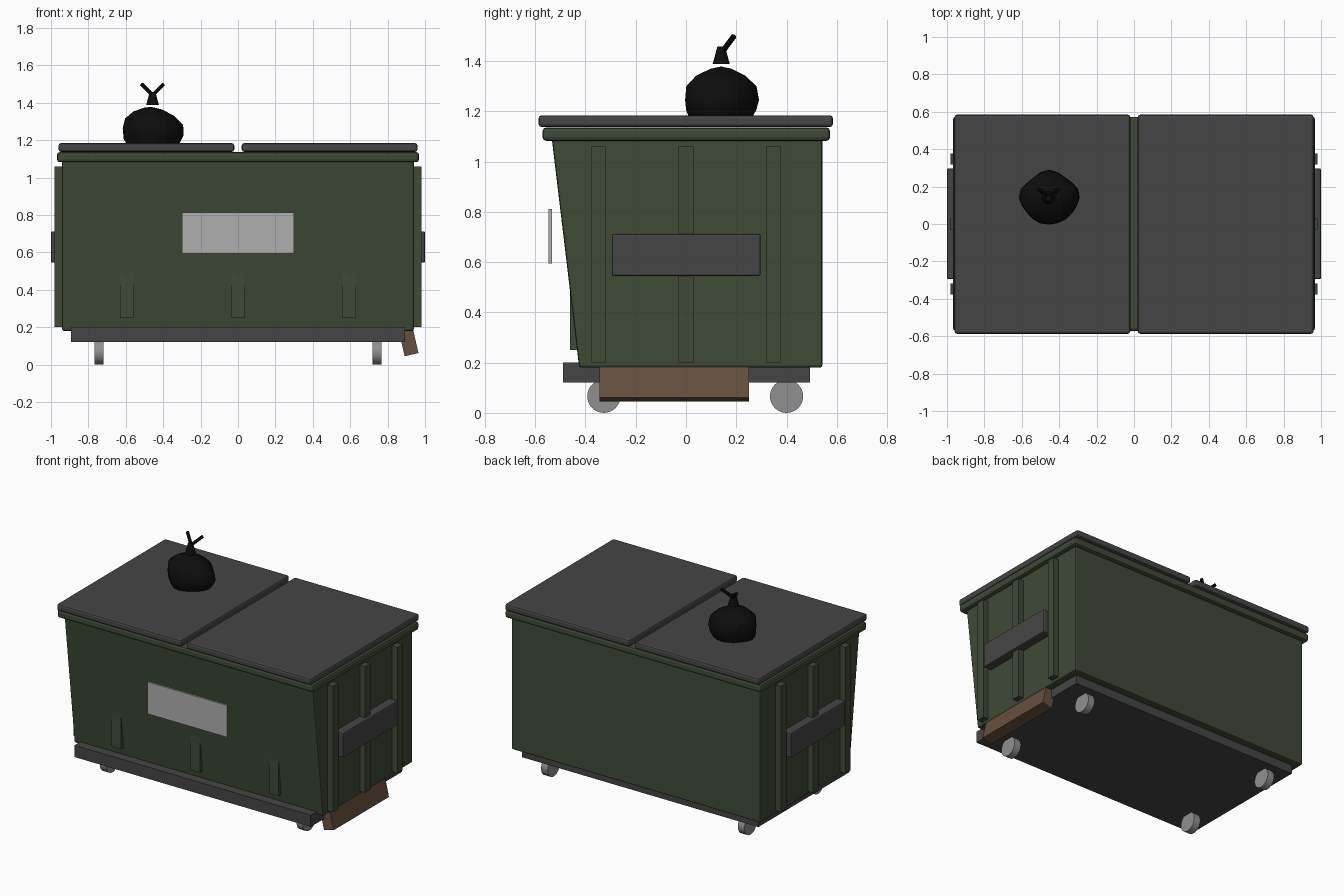
import bpy, bmesh, math
from mathutils import Vector

if "Cube" in bpy.data.objects:
    bpy.data.objects.remove(bpy.data.objects["Cube"], do_unlink=True)


def material(name, rgb):
    m = bpy.data.materials.new(name)
    m.use_nodes = True
    m.diffuse_color = (*rgb, 1)
    bsdf = m.node_tree.nodes["Principled BSDF"]
    bsdf.inputs["Base Color"].default_value = (*rgb, 1)
    bsdf.inputs["Roughness"].default_value = 0.8
    return m


green = material("dark green paint", (0.05, 0.068, 0.037))
grey = material("dark grey plastic", (0.06, 0.06, 0.062))
plate = material("pale grey plate", (0.42, 0.43, 0.42))
steel = material("grey metal", (0.28, 0.28, 0.28))
wood = material("brown wood", (0.13, 0.08, 0.047))
black = material("black bag", (0.004, 0.004, 0.004))


def finish(name, bm, mat, bevel=0, smooth=False):
    bmesh.ops.recalc_face_normals(bm, faces=bm.faces)
    mesh = bpy.data.meshes.new(name)
    bm.to_mesh(mesh)
    bm.free()
    mesh.materials.append(mat)
    ob = bpy.data.objects.new(name, mesh)
    bpy.context.collection.objects.link(ob)
    if bevel:
        mod = ob.modifiers.new("bevel", "BEVEL")
        mod.width = bevel
        mod.segments = 2
    if smooth:
        bpy.ops.object.select_all(action="DESELECT")
        ob.select_set(True)
        bpy.context.view_layer.objects.active = ob
        bpy.ops.object.shade_smooth_by_angle(angle=math.radians(40))
    return ob


def box(name, x, y, z, mat, bevel=0):
    """Box from (min, max) pairs."""
    bm = bmesh.new()
    bmesh.ops.create_cube(bm, size=1)
    for v in bm.verts:
        v.co = [(a + b) / 2 + c * (b - a) for (a, b), c in zip((x, y, z), v.co)]
    return finish(name, bm, mat, bevel)


def rod(name, start, end, r1, r2, mat, sides=16, smooth=True):
    """Cylinder or cone between two points."""
    start, end = Vector(start), Vector(end)
    axis = end - start
    bm = bmesh.new()
    bmesh.ops.create_cone(bm, cap_ends=True, segments=sides, radius1=r1,
                          radius2=r2, depth=axis.length)
    turn = axis.to_track_quat("Z", "Y").to_matrix()
    for v in bm.verts:
        v.co = turn @ v.co + (start + end) / 2
    return finish(name, bm, mat, smooth=smooth)


# Container body: side profile with a sloping front, extruded across x
bm = bmesh.new()
profile = [(-0.425, 0.18), (0.543, 0.18), (0.543, 1.1), (-0.535, 1.1)]
side = bm.faces.new([bm.verts.new((-0.94, y, z)) for y, z in profile])
ext = bmesh.ops.extrude_face_region(bm, geom=[side])["geom"]
bmesh.ops.translate(bm, vec=(1.88, 0, 0),
                    verts=[g for g in ext if isinstance(g, bmesh.types.BMVert)])
finish("body", bm, green, 0.01)

# Rim, lids and base
box("rim", (-0.968, 0.968), (-0.571, 0.573), (1.082, 1.136), green, 0.015)
box("base", (-0.892, 0.892), (-0.49, 0.494), (0.12, 0.2), grey)
for s, side_name in ((-1, "right"), (1, "left")):
    box(side_name + "_lid", sorted((s * 0.02, s * 0.96)), (-0.587, 0.585),
        (1.137, 1.184), grey, 0.013)

    # Side ribs, fork pocket and wheels
    for i, y in enumerate((-0.347, 0, 0.347)):
        box(f"{side_name}_rib_{i + 1}", sorted((s * 0.93, s * 0.98)),
            (y - 0.029, y + 0.029), (0.2, 1.06), green)
    box(side_name + "_fork_pocket", sorted((s * 0.92, s)), (-0.295, 0.297),
        (0.545, 0.712), grey, 0.008)
    for y, end in ((-0.327, "front"), (0.4, "back")):
        rod(f"{side_name}_{end}_wheel", (s * 0.718, y, 0.066),
            (s * 0.768, y, 0.066), 0.066, 0.066, steel, 32)

# Front ribs and plate
for i, x in enumerate((-0.595, 0, 0.595)):
    box(f"front_rib_{i + 1}", (x - 0.035, x + 0.035), (-0.462, -0.4),
        (0.25, 0.5), green)
box("front_plate", (-0.3, 0.3), (-0.547, -0.534), (0.595, 0.812), plate)

# Leaning wooden board
board = box("board", (-0.038, 0.038), (-0.345, 0.25), (0, 0.155), wood)
board.location = (0.928, 0, 0.053)
board.rotation_euler.y = math.radians(-13)

# Lumpy bag: stacked rings, uneven around the middle
bm = bmesh.new()
count = 20
rings = []
for r, z in ((0.85, 1.175), (0.95, 1.205), (1, 1.245), (0.95, 1.3),
             (0.66, 1.342), (0.3, 1.368)):
    ring = []
    for k in range(count):
        a = math.tau * k / count
        lump = 0.96 + 0.04 * math.cos(4 * a) + 0.025 * math.sin(5 * a + z * 30)
        c = r * lump * math.cos(a)
        drop = 0.018 * c if z > 1.22 else 0
        ring.append(bm.verts.new((-0.452 + 0.163 * c,
                                  0.14 + 0.147 * r * lump * math.sin(a),
                                  z - drop)))
    rings.append(ring)
for low, high in zip(rings, rings[1:]):
    for k in range(count):
        n = (k + 1) % count
        bm.faces.new((low[k], low[n], high[n], high[k]))
bm.faces.new(rings[0])
tip = bm.verts.new((-0.465, 0.14, 1.378))
for k in range(count):
    bm.faces.new((rings[-1][k], rings[-1][(k + 1) % count], tip))
finish("bag", bm, black, smooth=True)

# Tied neck with two loose ends
rod("bag_neck", (-0.457, 0.14, 1.388), (-0.457, 0.14, 1.458), 0.034, 0.015, black)
for s, side_name in ((-1, "right"), (1, "left")):
    rod(f"bag_{side_name}_tie", (-0.457, 0.147, 1.44),
        (-0.457 + s * 0.058, 0.19, 1.498), 0.011, 0.011, black, 8)
